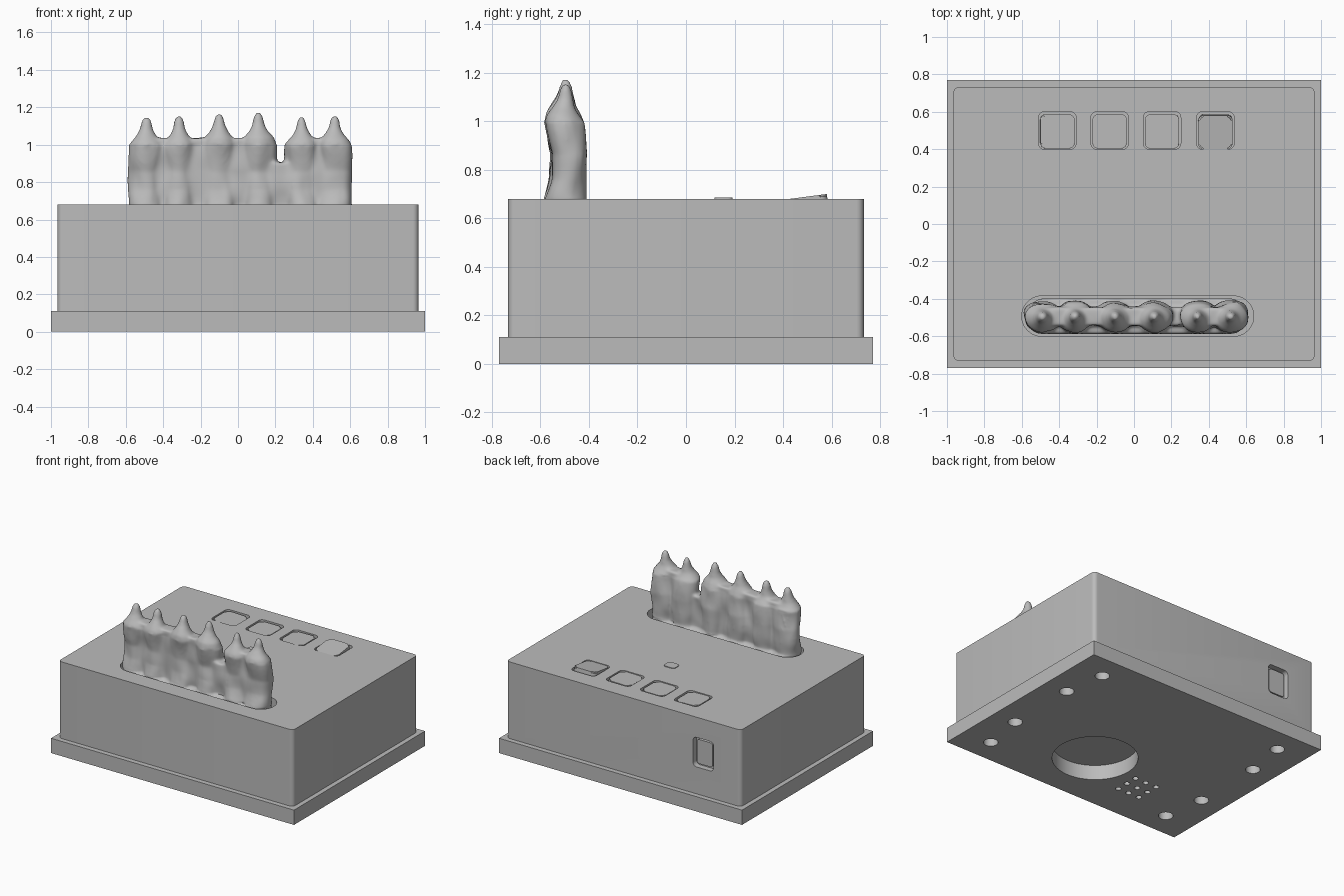
import bpy, bmesh
from math import sin, cos, pi
from mathutils import Vector, Matrix, noise

cube = bpy.data.objects.get("Cube")
if cube:
    bpy.data.objects.remove(cube, do_unlink=True)

GREY = (0.5, 0.5, 0.5, 1)
grey = bpy.data.materials.new("plain grey")
grey.use_nodes = True
grey.diffuse_color = GREY
grey.node_tree.nodes["Principled BSDF"].inputs["Base Color"].default_value = GREY


def finish(name, bm):
    bmesh.ops.recalc_face_normals(bm, faces=bm.faces)
    mesh = bpy.data.meshes.new(name)
    bm.to_mesh(mesh)
    bm.free()
    mesh.materials.append(grey)
    obj = bpy.data.objects.new(name, mesh)
    bpy.context.collection.objects.link(obj)
    return obj


def activate(obj):
    bpy.ops.object.select_all(action="DESELECT")
    obj.select_set(True)
    bpy.context.view_layer.objects.active = obj


def smooth(obj, angle=0.5):
    activate(obj)
    bpy.ops.object.shade_smooth_by_angle(angle=angle)


def add_slab(bm, w, d, h, r=0, steps=6, matrix=Matrix()):
    """Rounded rectangle extruded upward by h, added to bm."""
    pts = []
    for i, (sx, sy) in enumerate([(1, 1), (-1, 1), (-1, -1), (1, -1)]):
        cx, cy = sx * (w / 2 - r), sy * (d / 2 - r)
        for k in range(steps + 1 if r else 1):
            a = (i + k / steps) * pi / 2
            pts.append((cx + r * cos(a), cy + r * sin(a)))
    low = [bm.verts.new(matrix @ Vector((x, y, 0))) for x, y in pts]
    high = [bm.verts.new(matrix @ Vector((x, y, h))) for x, y in pts]
    bm.faces.new(low[::-1])
    top = bm.faces.new(high)
    for i in range(len(pts)):
        j = (i + 1) % len(pts)
        bm.faces.new((low[i], low[j], high[j], high[i]))
    return top


def at(x, y, z, rx=0, ry=0):
    return (Matrix.Translation((x, y, z)) @ Matrix.Rotation(rx, 4, "X")
            @ Matrix.Rotation(ry, 4, "Y"))


def cut(obj, bm):
    cutter = finish("cutter", bm)
    cutter.hide_render = True
    activate(obj)
    mod = obj.modifiers.new("cut", "BOOLEAN")
    mod.operation = "DIFFERENCE"
    mod.solver = "EXACT"
    mod.object = cutter
    bpy.ops.object.modifier_apply(modifier=mod.name)
    bpy.data.objects.remove(cutter, do_unlink=True)


TOP = 0.68
BUTTONS = [(-0.41, 0.0, 0.03), (-0.13, 0.0, 0.0), (0.15, 0.01, -0.02), (0.435, 0.13, 0.0)]

# Box body with finger slot, button wells and rear socket
bm = bmesh.new()
add_slab(bm, 1.93, 1.465, TOP - 0.11, 0.03, matrix=at(0, 0, 0.11))
body = finish("body", bm)
bm = bmesh.new()
add_slab(bm, 1.24, 0.215, 0.3, 0.107, 10, at(0.02, -0.4925, TOP - 0.09))
for x, tilt, roll in BUTTONS:
    add_slab(bm, 0.2, 0.2, 0.3, 0.03, matrix=at(x, 0.5, TOP - 0.05))
add_slab(bm, 0.17, 0.22, 0.3, 0.03, matrix=at(-0.655, 0.69, 0.42, -pi / 2))
cut(body, bm)
smooth(body)

# Base plate with speaker opening, screw holes and sound holes
bm = bmesh.new()
add_slab(bm, 2, 1.54, 0.11)
base = finish("base_plate", bm)
bm = bmesh.new()
holes = [(0.096, -0.294, 0.29)]
for sx in (-1, 1):
    for sy in (-1, 1):
        holes += [(sx * 0.77, sy * 0.585, 0.05), (sx * 0.82, sy * 0.27, 0.05)]
for i in (-1, 0, 1):
    for j in (-1, 0, 1):
        holes.append((-0.38 + i * 0.09, -0.42 + j * 0.09, 0.02))
for x, y, r in holes:
    bmesh.ops.create_cone(bm, cap_ends=True, segments=64 if r > 0.1 else 20, radius1=r,
                          radius2=r, depth=0.4, matrix=Matrix.Translation((x, y, 0)))
cut(base, bm)
smooth(base)

# Button caps, slightly tilted in their wells
for i, (x, tilt, roll) in enumerate(BUTTONS):
    bm = bmesh.new()
    top = add_slab(bm, 0.183, 0.183, 0.045, 0.03,
                   matrix=at(x, 0.495, TOP - 0.05 + tilt * 0.1, tilt, roll))
    bmesh.ops.bevel(bm, geom=list(top.edges), offset=0.008, segments=2, affect="EDGES")
    smooth(finish(f"button_{i + 1}", bm), 0.9)

# Indicator lens and rear socket insert
bm = bmesh.new()
add_slab(bm, 0.09, 0.075, 0.02, 0.02, matrix=at(0.01, 0.155, TOP - 0.015))
smooth(finish("indicator", bm))
bm = bmesh.new()
add_slab(bm, 0.13, 0.18, 0.02, 0.02, matrix=at(-0.655, 0.695, 0.42, -pi / 2))
smooth(finish("socket_insert", bm))

# Row of waxy fingers: (height, radius x, radius y, centre y)
PROFILE = [(0.595, 0.09, 0.095, -0.495), (0.68, 0.09, 0.085, -0.5), (0.76, 0.094, 0.075, -0.485),
           (0.86, 0.094, 0.073, -0.48), (0.95, 0.096, 0.077, -0.495), (1.0, 0.095, 0.08, -0.502),
           (1.035, 0.08, 0.068, -0.507), (1.065, 0.052, 0.05, -0.505),
           (1.1, 0.034, 0.036, -0.497), (1.14, 0.026, 0.026, -0.496), (1.165, 0.014, 0.014, -0.496)]
FINGERS = [(-0.49, -0.02), (-0.315, -0.015), (-0.1, 0), (0.11, 0.005), (0.34, -0.015), (0.515, -0.01)]
bm = bmesh.new()
for x, lift in FINGERS:
    rings = []
    for z, rx, ry, cy in PROFILE:
        z += lift if z > 1.03 else 0
        rings.append([bm.verts.new((x + rx * cos(k * pi / 12), cy + ry * sin(k * pi / 12), z))
                      for k in range(24)])
    bm.faces.new(rings[0])
    bm.faces.new(rings[-1])
    for a, b in zip(rings, rings[1:]):
        for k in range(24):
            n = (k + 1) % 24
            bm.faces.new((a[k], a[n], b[n], b[k]))
# Webs joining neighbours, lower at the gap
for (xa, _), (xb, _) in zip(FINGERS, FINGERS[1:]):
    height = 0.31 if xa == 0.11 else 0.44
    add_slab(bm, xb - xa, 0.095, height, 0.03, matrix=at((xa + xb) / 2, -0.495, 0.595))
add_slab(bm, 1.17, 0.19, 0.06, 0.09, matrix=at(0.015, -0.4925, 0.595))
fingers = finish("fingers", bm)
activate(fingers)
mod = fingers.modifiers.new("fuse", "REMESH")
mod.mode = "VOXEL"
mod.voxel_size = 0.01
bpy.ops.object.modifier_apply(modifier=mod.name)
mod = fingers.modifiers.new("melt", "SMOOTH")
mod.factor = 0.5
mod.iterations = 8
bpy.ops.object.modifier_apply(modifier=mod.name)

# Uneven wax surface, fading out towards the tips
for v in fingers.data.vertices:
    p = v.co.copy()
    amount = 0.014 if p.z < 1.0 else 0.006
    if p.z > 0.67:
        v.co += v.normal * amount * noise.noise(Vector((p.x * 11, p.y * 11, p.z * 7)))
smooth(fingers, 1.0)
